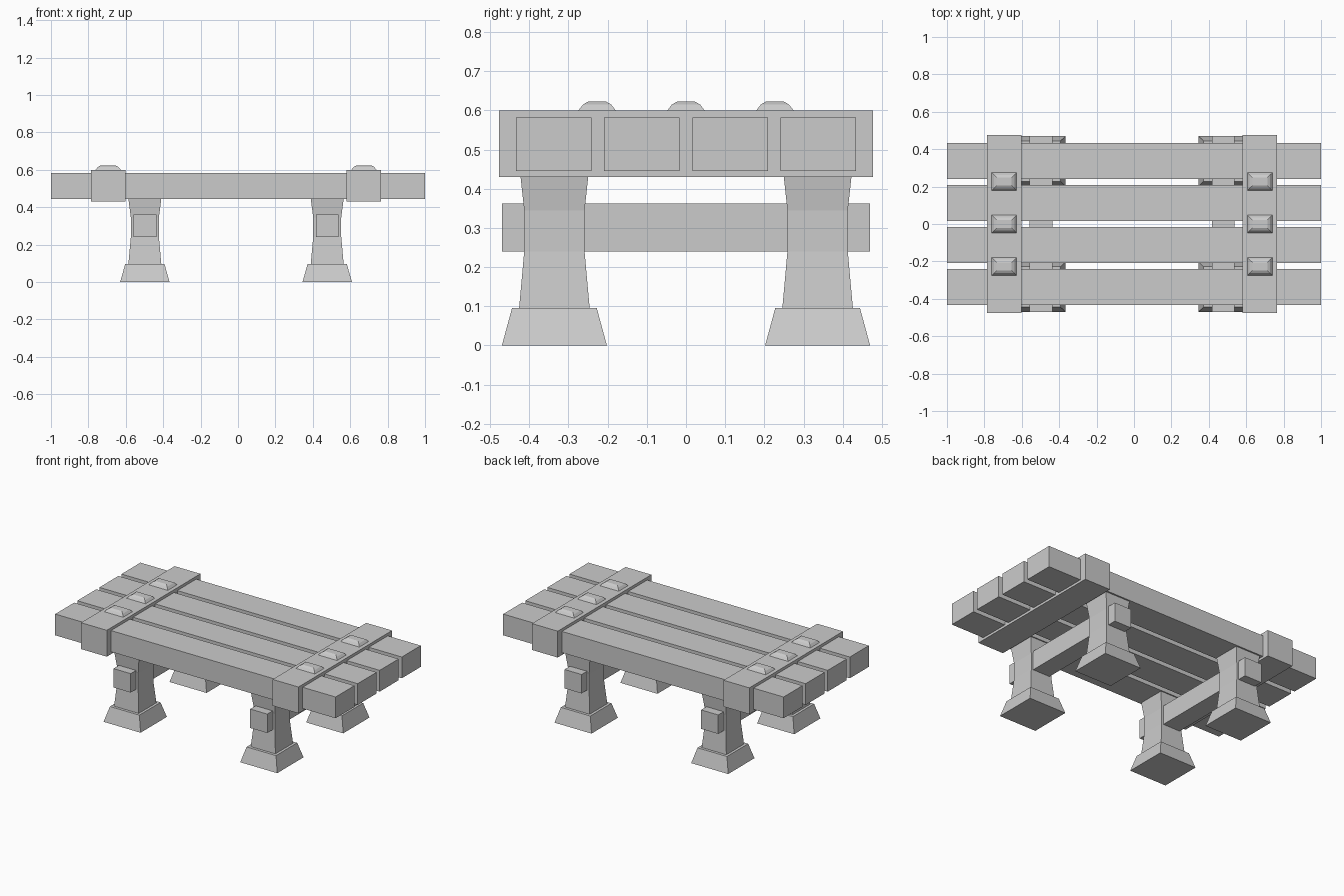
import bpy, bmesh

if "Cube" in bpy.data.objects:
    bpy.data.objects.remove(bpy.data.objects["Cube"])


def lofted(name, cx, cy, sections):
    """Closed solid from stacked rectangles (z, half_x, half_y)."""
    bm = bmesh.new()
    rings = []
    for z, hx, hy in sections:
        rings.append([bm.verts.new((sx * hx, sy * hy, z))
                      for sx, sy in ((-1, -1), (1, -1), (1, 1), (-1, 1))])
    bm.faces.new(rings[0][::-1])
    for a, b in zip(rings, rings[1:]):
        for i in range(4):
            j = (i + 1) % 4
            bm.faces.new((a[i], a[j], b[j], b[i]))
    bm.faces.new(rings[-1])
    bmesh.ops.recalc_face_normals(bm, faces=bm.faces)
    mesh = bpy.data.meshes.new(name)
    bm.to_mesh(mesh)
    bm.free()
    ob = bpy.data.objects.new(name, mesh)
    ob.location = (cx, cy, 0)
    bpy.context.collection.objects.link(ob)
    return ob


def box(name, cx, cy, hx, hy, z0, z1):
    return lofted(name, cx, cy, [(z0, hx, hy), (z1, hx, hy)])


# Four long planks of the top
for i in range(4):
    box(f"plank_{i + 1}", 0, -0.3375 + 0.225 * i, 1.0, 0.0965, 0.445, 0.582)

# Straps across the planks, each with three bevelled studs
for side, x in (("left", -0.694), ("right", 0.673)):
    box(f"{side}_strap", x, 0, 0.092, 0.477, 0.43, 0.60)
    for i, y in enumerate((-0.227, 0, 0.227)):
        lofted(f"{side}_stud_{i + 1}", x, y,
               [(0.595, 0.067, 0.0475), (0.60, 0.067, 0.0475),
                (0.615, 0.055, 0.036), (0.623, 0.040, 0.022)])

# Waisted legs on flared feet, joined by a through brace
for side, x in (("left", -0.498), ("right", 0.477)):
    box(f"{side}_brace", x, 0, 0.061, 0.47, 0.24, 0.362)
    for end, y in (("front", -0.336), ("back", 0.336)):
        lofted(f"{end}_{side}_leg", x, y,
               [(0, 0.132, 0.134), (0.096, 0.105, 0.108),
                (0.096, 0.088, 0.090), (0.24, 0.075, 0.077),
                (0.345, 0.075, 0.077), (0.445, 0.088, 0.088)])
